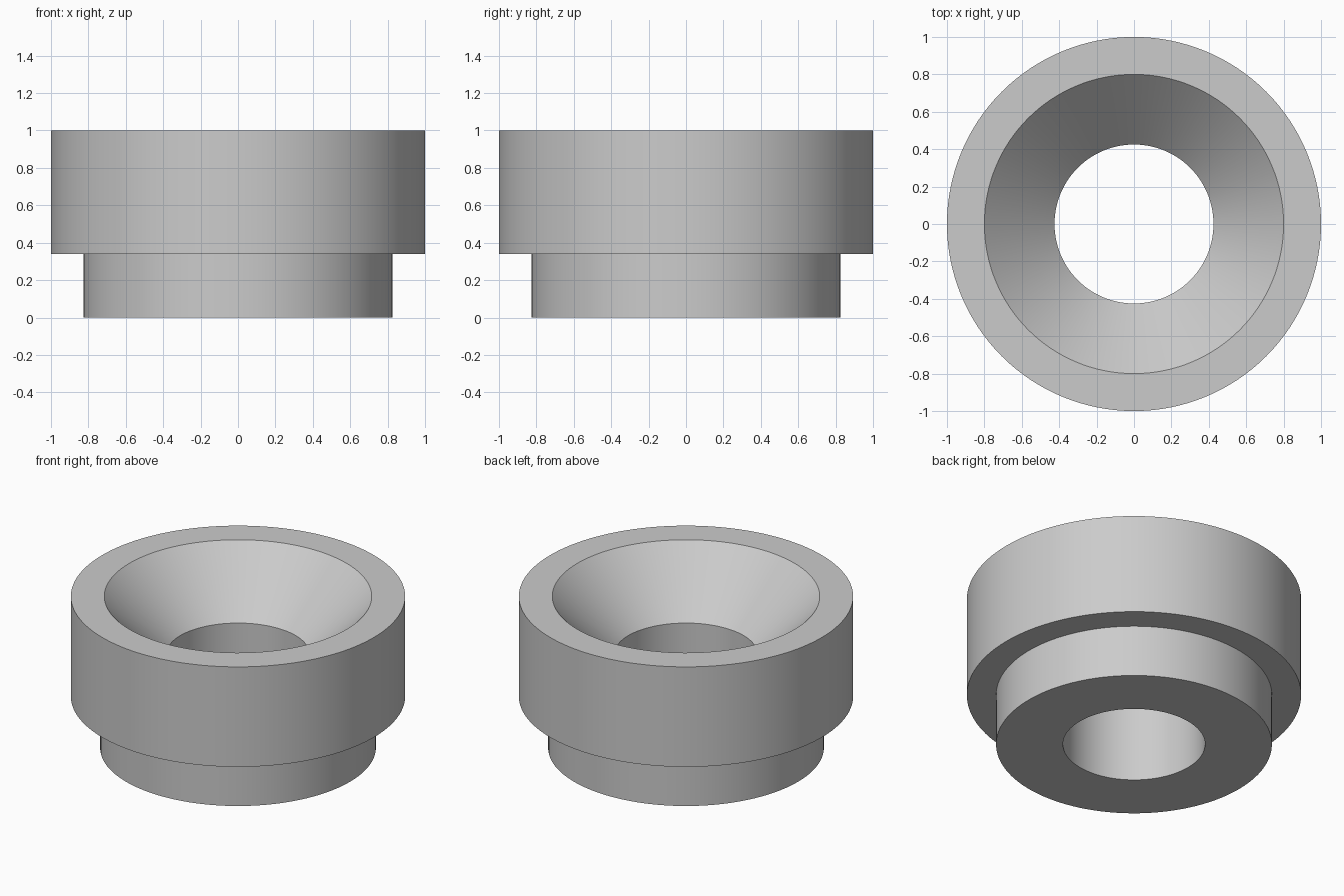
import bpy
import bmesh
import math
from mathutils import Matrix, Vector

cube = bpy.data.objects.get("Cube")
if cube:
    bpy.data.objects.remove(cube, do_unlink=True)

SEGMENTS = 128

# Plain grey material
grey = bpy.data.materials.new("plain_grey")
grey.use_nodes = True
colour = (0.6, 0.6, 0.6, 1)
grey.diffuse_color = colour
grey.node_tree.nodes["Principled BSDF"].inputs["Base Color"].default_value = colour


def lathe(name, profile, material):
    """Spin a closed (radius, height) profile around the z axis."""
    bm = bmesh.new()
    rings = []
    for i in range(SEGMENTS):
        turn = Matrix.Rotation(math.tau * i / SEGMENTS, 3, "Z")
        rings.append([bm.verts.new(turn @ Vector((r, 0, z))) for r, z in profile])
    count = len(profile)
    for i, ring in enumerate(rings):
        following = rings[(i + 1) % SEGMENTS]
        for j in range(count):
            k = (j + 1) % count
            bm.faces.new((ring[j], following[j], following[k], ring[k]))
    bmesh.ops.recalc_face_normals(bm, faces=bm.faces)
    mesh = bpy.data.meshes.new(name)
    bm.to_mesh(mesh)
    bm.free()
    mesh.materials.append(material)
    obj = bpy.data.objects.new(name, mesh)
    bpy.context.collection.objects.link(obj)
    bpy.ops.object.select_all(action="DESELECT")
    obj.select_set(True)
    bpy.context.view_layer.objects.active = obj
    bpy.ops.object.shade_smooth_by_angle(angle=math.radians(30))
    return obj


# Stepped bushing: bore, base, shoulder, collar, rim and 45 degree countersink
lathe("countersunk_bushing", [
    (0.425, 0), (0.825, 0), (0.825, 0.34), (1, 0.34),
    (1, 1), (0.8, 1), (0.425, 0.625),
], grey)
